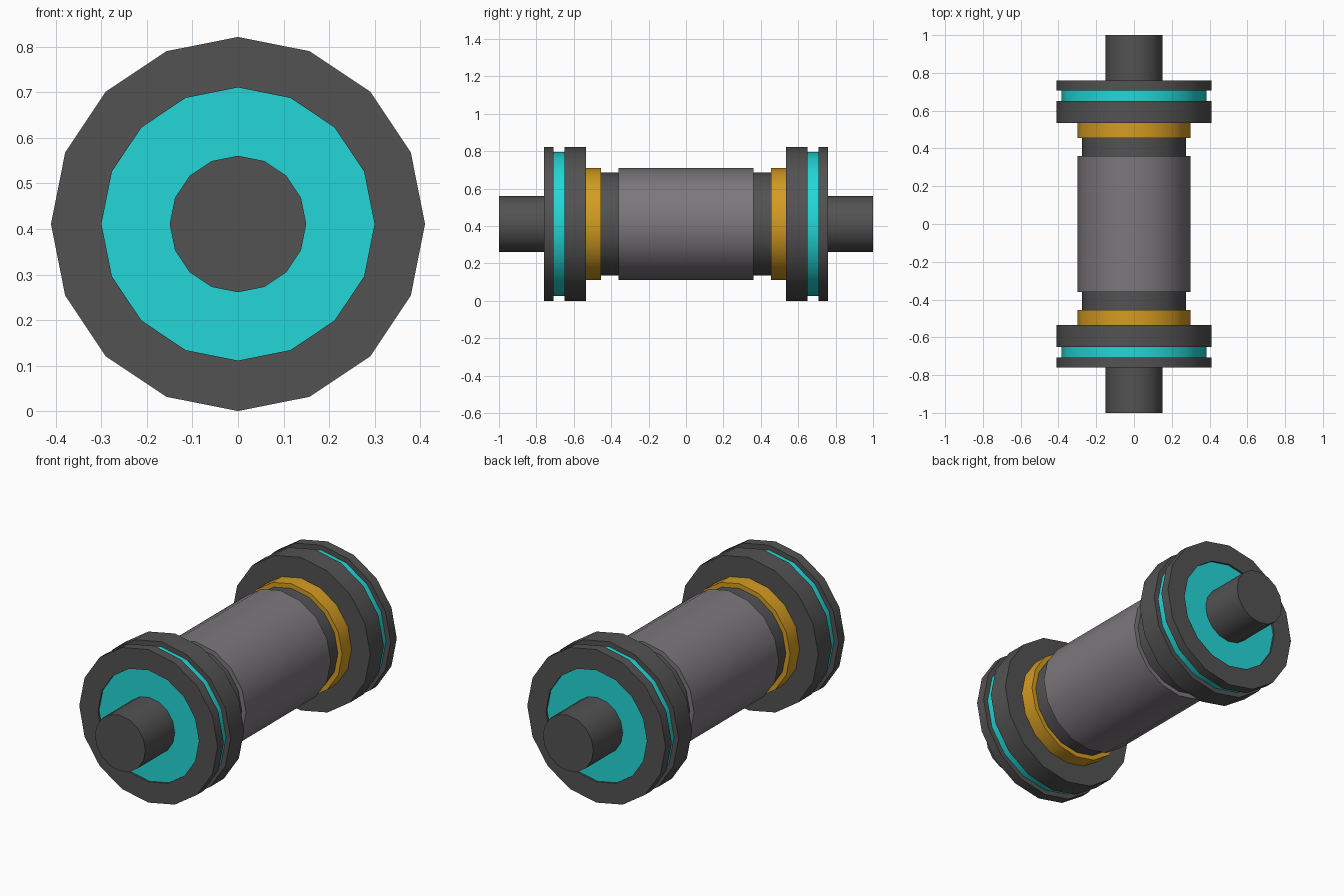
import bpy
import bmesh
import math
from mathutils import Matrix

cube = bpy.data.objects.get("Cube")
if cube:
    bpy.data.objects.remove(cube, do_unlink=True)

SIDES = 16
AXIS_Z = 0.411


def material(name, rgb):
    mat = bpy.data.materials.new(name)
    mat.use_nodes = True
    colour = (*rgb, 1.0)
    mat.diffuse_color = colour
    mat.node_tree.nodes["Principled BSDF"].inputs["Base Color"].default_value = colour
    return mat


dark = material("dark grey", (0.085, 0.085, 0.085))
teal = material("teal", (0.017, 0.68, 0.68))
gold = material("gold", (0.66, 0.33, 0.016))
grey = material("warm grey", (0.2, 0.185, 0.2))


def turned(name, mat, profile, closed=False):
    """Revolve (radius, y) points about the long axis; caps the ends unless closed."""
    bm = bmesh.new()
    rings = []
    for radius, y in profile:
        angles = [math.tau * i / SIDES for i in range(SIDES)]
        rings.append([bm.verts.new((radius * math.cos(a), y, radius * math.sin(a)))
                      for a in angles])
    pairs = list(zip(rings, rings[1:]))
    if closed:
        pairs.append((rings[-1], rings[0]))
    else:
        bm.faces.new(rings[0])
        bm.faces.new(rings[-1])
    for a, b in pairs:
        for i in range(SIDES):
            j = (i + 1) % SIDES
            bm.faces.new((a[i], a[j], b[j], b[i]))
    bmesh.ops.recalc_face_normals(bm, faces=bm.faces)
    bm.transform(Matrix.Translation((0, 0, AXIS_Z)))
    mesh = bpy.data.meshes.new(name)
    bm.to_mesh(mesh)
    bm.free()
    mesh.materials.append(mat)
    obj = bpy.data.objects.new(name, mesh)
    bpy.context.collection.objects.link(obj)
    bpy.ops.object.select_all(action="DESELECT")
    obj.select_set(True)
    bpy.context.view_layer.objects.active = obj
    bpy.ops.object.shade_smooth_by_angle(angle=math.radians(30))
    return obj


def cylinder(name, mat, radius, y0, y1):
    return turned(name, mat, [(radius, y0), (radius, y1)])


# Central barrel and the narrower core showing at both ends of it
cylinder("barrel", grey, 0.30, -0.36, 0.36)
cylinder("core", dark, 0.275, -0.50, 0.50)

# Matching collars, flanges and shafts at each end
for side, s in (("front", -1), ("back", 1)):
    cylinder(side + "_collar", gold, 0.30, s * 0.455, s * 0.54)
    cylinder(side + "_inner_flange", dark, 0.411, s * 0.535, s * 0.65)
    cylinder(side + "_glow_disc", teal, 0.384, s * 0.65, s * 0.71)
    cylinder(side + "_end_plate", teal, 0.305, s * 0.70, s * 0.75)
    turned(side + "_outer_flange", dark,
           [(0.30, s * 0.708), (0.411, s * 0.708), (0.411, s * 0.76), (0.30, s * 0.76)],
           closed=True)
    cylinder(side + "_shaft", dark, 0.15, s * 0.74, s * 1.0)
